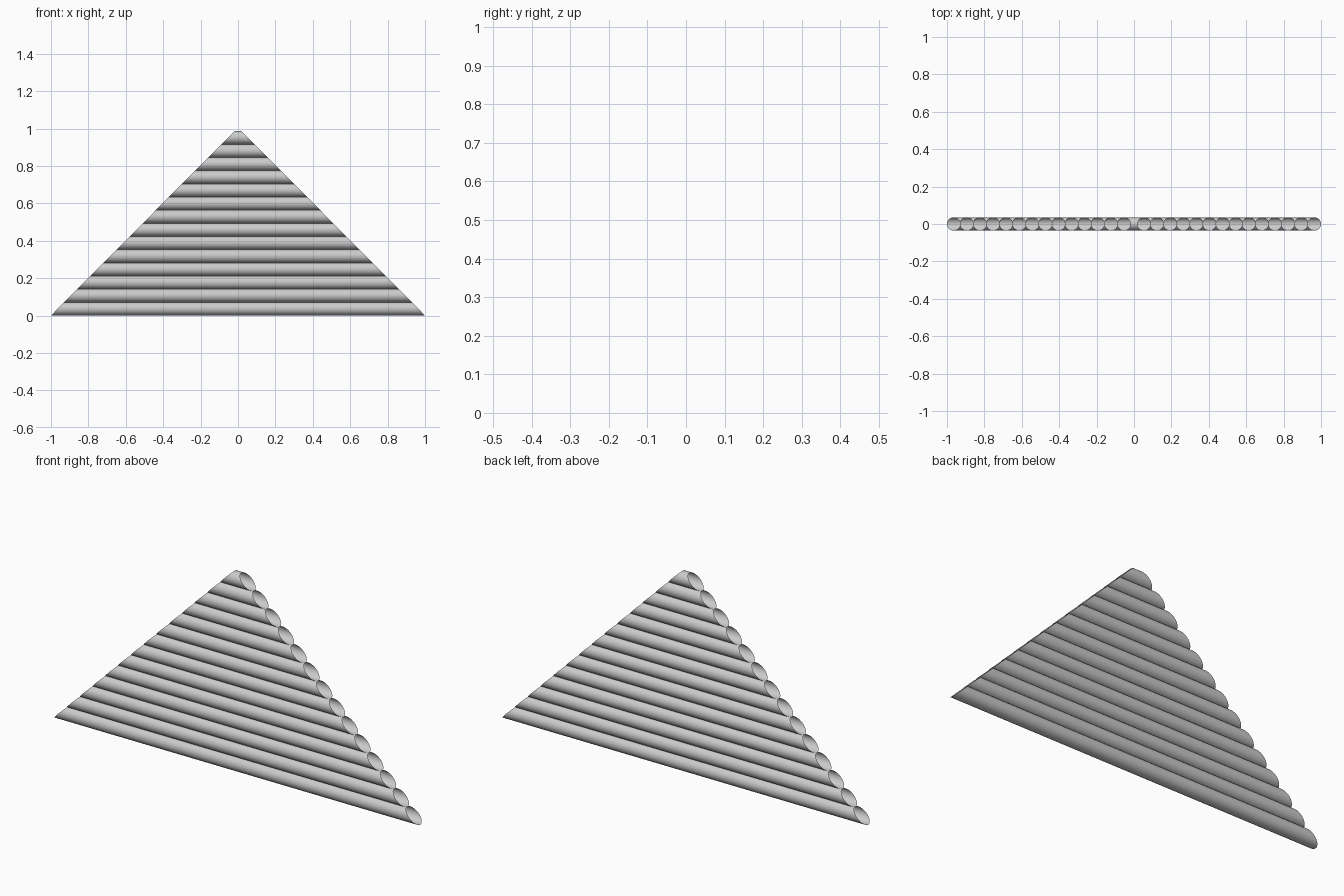
import bpy, bmesh, math

if "Cube" in bpy.data.objects:
    bpy.data.objects.remove(bpy.data.objects["Cube"])

COUNT = 14       # stacked logs
RADIUS = 0.0355
PITCH = 0.0704
SEGMENTS = 32


def half_width(z):
    # gable slope that trims both log ends
    return 1.0 - 0.995 * z


def gable_log(index):
    # open tube along x, ends mitred to the roof slope
    zc = RADIUS + index * PITCH
    bm = bmesh.new()
    left, right = [], []
    for i in range(SEGMENTS):
        a = 2 * math.pi * i / SEGMENTS
        y, z = RADIUS * math.cos(a), zc + RADIUS * math.sin(a)
        w = half_width(z)
        left.append(bm.verts.new((-w, y, z)))
        right.append(bm.verts.new((w, y, z)))
    for i in range(SEGMENTS):
        j = (i + 1) % SEGMENTS
        face = bm.faces.new((left[i], left[j], right[j], right[i]))
        face.smooth = True
        face.normal_update()
        c = face.calc_center_median()
        if face.normal.y * c.y + face.normal.z * (c.z - zc) < 0:
            face.normal_flip()
    name = f"gable_log_{index + 1}"
    mesh = bpy.data.meshes.new(name)
    bm.to_mesh(mesh)
    bm.free()
    bpy.context.collection.objects.link(bpy.data.objects.new(name, mesh))


# Stack of logs forming the triangular wall
for n in range(COUNT):
    gable_log(n)
